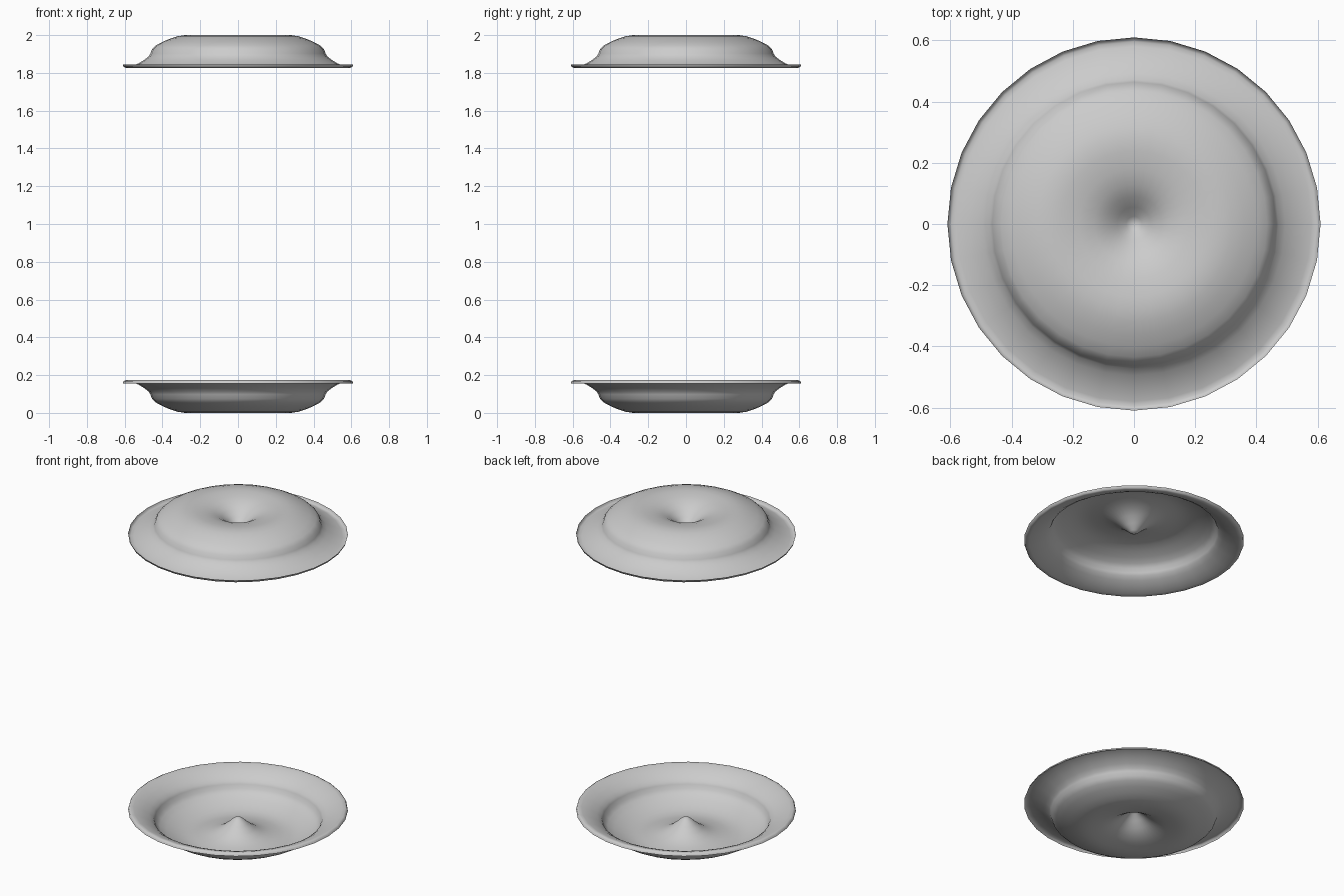
import bpy, bmesh, math

if "Cube" in bpy.data.objects:
    bpy.data.objects.remove(bpy.data.objects["Cube"])

SEGMENTS = 32

# Half section of the lower dish: (radius, height), from central bump to curled lip
PROFILE = [(0.0, 0.118), (0.025, 0.104), (0.055, 0.077), (0.09, 0.048),
           (0.13, 0.025), (0.18, 0.010), (0.24, 0.001), (0.28, 0.0), (0.32, 0.006),
           (0.36, 0.019), (0.40, 0.036), (0.435, 0.055), (0.455, 0.074),
           (0.464, 0.098), (0.472, 0.112), (0.495, 0.130), (0.525, 0.149),
           (0.555, 0.162), (0.58, 0.170), (0.596, 0.173), (0.606, 0.168), (0.61, 0.156)]


def dish(name, to_height):
    """Spin the profile round z as a thin sheet."""
    bm = bmesh.new()
    centre = bm.verts.new((0, 0, to_height(PROFILE[0][1])))
    previous = None
    for r, z in PROFILE[1:]:
        ring = []
        for i in range(SEGMENTS):
            a = 2 * math.pi * i / SEGMENTS
            ring.append(bm.verts.new((r * math.cos(a), r * math.sin(a), to_height(z))))
        for i in range(SEGMENTS):
            j = (i + 1) % SEGMENTS
            if previous is None:
                bm.faces.new((centre, ring[i], ring[j]))
            else:
                bm.faces.new((previous[i], ring[i], ring[j], previous[j]))
        previous = ring
    for f in bm.faces:
        f.smooth = True
    # Outer side of each dish faces away from the middle of the pair
    bm.faces.ensure_lookup_table()
    bm.normal_update()
    outward = 1 if to_height(0) > 1 else -1
    if bm.faces[0].normal.z * outward < 0:
        bmesh.ops.reverse_faces(bm, faces=bm.faces[:])
    mesh = bpy.data.meshes.new(name)
    bm.to_mesh(mesh)
    bm.free()
    obj = bpy.data.objects.new(name, mesh)
    bpy.context.collection.objects.link(obj)
    return obj


# Facing pair: lower dish opens up, upper dish opens down
dish("lower_dish", lambda z: z)
dish("upper_dish", lambda z: 2.0 - z)
